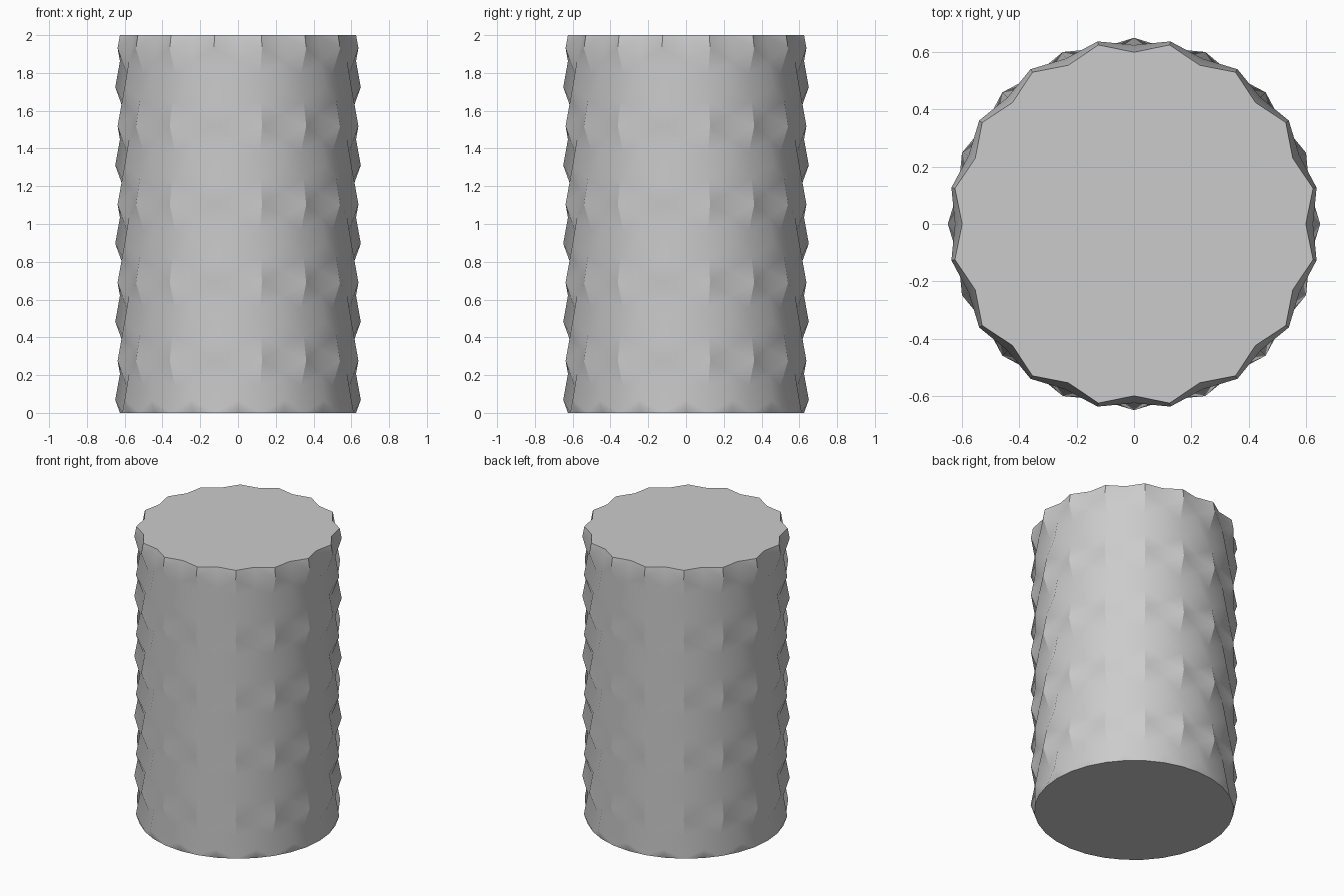
import bpy, bmesh
from math import cos, sin, pi

cube = bpy.data.objects.get("Cube")
if cube:
    bpy.data.objects.remove(cube, do_unlink=True)

# Single grey material
grey = bpy.data.materials.new("plain_grey")
grey.use_nodes = True
colour = (0.6, 0.6, 0.6, 1)
grey.diffuse_color = colour
grey.node_tree.nodes["Principled BSDF"].inputs["Base Color"].default_value = colour

HEIGHT = 2.0
ROWS = 29                    # lattice rows between the two caps
SIDES = 32                   # meridians, alternate ones hold alternate rows
LEVELS = (0.625, 0.65, 0.60)  # middle, peak and valley radius, repeating by row

bm = bmesh.new()
lattice = {}


def radius(row):
    return LEVELS[row % len(LEVELS)]


def point(side, row):
    """Lattice vertex; rows past an end are cut off at the cap plane."""
    key = (side % SIDES, row)
    if key not in lattice:
        r = radius(row)
        if row < 0:
            r = (r + radius(row + 2)) / 2
        elif row > ROWS:
            r = (r + radius(row - 2)) / 2
        a = 2 * pi * key[0] / SIDES
        z = HEIGHT * min(max(row, 0), ROWS) / ROWS
        lattice[key] = bm.verts.new((r * cos(a), r * sin(a), z))
    return lattice[key]


# Textured wall: zigzag strips of triangles between neighbouring meridians
for side in range(SIDES):
    for row in range(-1, ROWS):
        tri = [point(side + (side + r + 1) % 2, r) for r in range(row, row + 3)]
        bm.faces.new(tri).smooth = True

# Flat caps
for end in (0, ROWS):
    ring = [point(s, end if (s + end) % 2 else (-1 if end == 0 else ROWS + 1))
            for s in range(SIDES)]
    bm.faces.new(ring).smooth = False

bmesh.ops.recalc_face_normals(bm, faces=bm.faces)

# Sharp cap rims, and creases over the tips of every second band of scales
sharp_tips = {v for (s, row), v in lattice.items() if s % 2 and row % 6 == 4}
for edge in bm.edges:
    a, b = edge.verts
    rim = any(not f.smooth for f in edge.link_faces)
    upright = abs(a.co.x * b.co.y - a.co.y * b.co.x) < 1e-4
    if rim or (upright and (a in sharp_tips or b in sharp_tips)):
        edge.smooth = False

mesh = bpy.data.meshes.new("textured_cylinder")
bm.to_mesh(mesh)
bm.free()
mesh.materials.append(grey)
body = bpy.data.objects.new("textured_cylinder", mesh)
bpy.context.collection.objects.link(body)
